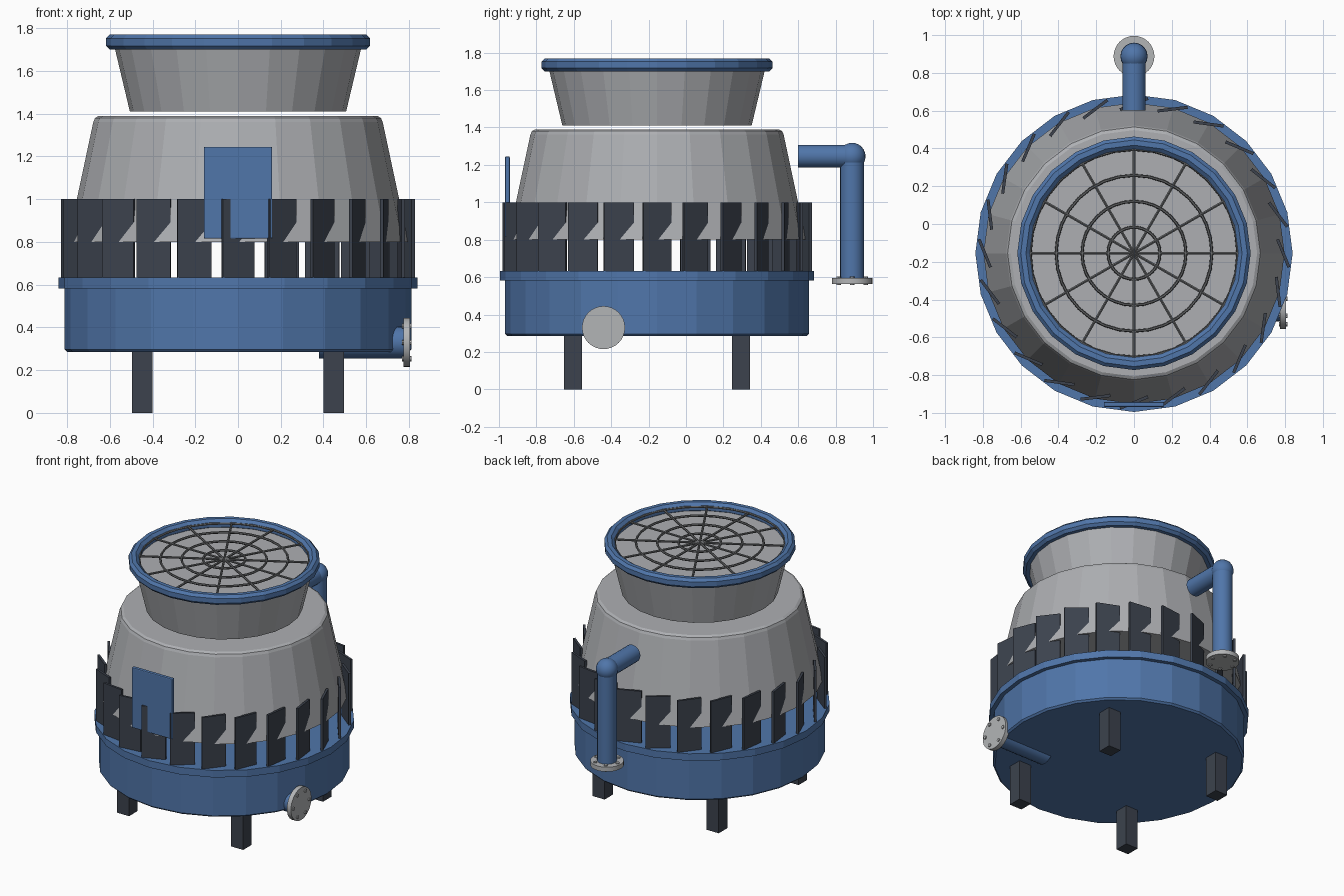
import bpy
import bmesh
from math import sin, cos, pi, radians
from mathutils import Matrix, Vector

if "Cube" in bpy.data.objects:
    bpy.data.objects.remove(bpy.data.objects["Cube"])

CY = -0.155  # tower axis position along y
SIDES = 24


def material(name, rgb):
    m = bpy.data.materials.new(name)
    m.use_nodes = True
    m.diffuse_color = (*rgb, 1)
    m.node_tree.nodes["Principled BSDF"].inputs["Base Color"].default_value = (*rgb, 1)
    return m


BLUE = material("blue paint", (0.08, 0.18, 0.40))
GREY = material("light grey shell", (0.42, 0.43, 0.45))
DARK = material("dark slate", (0.045, 0.055, 0.075))
WIRE = material("wire grey", (0.13, 0.135, 0.14))
STEEL = material("flange steel", (0.45, 0.46, 0.47))


def finish(name, bm, mat, loc=(0, 0, 0), smooth=False):
    bmesh.ops.recalc_face_normals(bm, faces=bm.faces)
    me = bpy.data.meshes.new(name)
    bm.to_mesh(me)
    bm.free()
    me.materials.append(mat)
    ob = bpy.data.objects.new(name, me)
    ob.location = loc
    bpy.context.collection.objects.link(ob)
    if smooth:
        bpy.ops.object.select_all(action="DESELECT")
        ob.select_set(True)
        bpy.context.view_layer.objects.active = ob
        bpy.ops.object.shade_smooth_by_angle(angle=radians(35))
    return ob


def lathe(name, profile, mat, loc=(0, CY, 0), closed=False, sides=SIDES):
    """Faceted turned part; open profiles get flat caps."""
    bm = bmesh.new()
    rings = [[bm.verts.new((r * cos(2 * pi * i / sides), r * sin(2 * pi * i / sides), z))
              for i in range(sides)] for r, z in profile]
    pairs = list(zip(rings, rings[1:]))
    if closed:
        pairs.append((rings[-1], rings[0]))
    else:
        bm.faces.new(rings[0])
        bm.faces.new(rings[-1])
    for a, b in pairs:
        for i in range(sides):
            j = (i + 1) % sides
            bm.faces.new((a[i], a[j], b[j], b[i]))
    return finish(name, bm, mat, loc)


def box(name, size, loc, mat, bevel=0.0, turn=0.0):
    bm = bmesh.new()
    bmesh.ops.create_cube(bm, size=1, matrix=Matrix.Diagonal((*size, 1)))
    if bevel:
        bmesh.ops.bevel(bm, geom=bm.edges[:], offset=bevel, segments=2, affect="EDGES", profile=0.5)
    ob = finish(name, bm, mat, loc)
    ob.rotation_euler.z = turn
    return ob


def add_rod(bm, start, end, radius, sides):
    a, b = Vector(start), Vector(end)
    rot = (b - a).to_track_quat("Z", "Y").to_matrix().to_4x4()
    bmesh.ops.create_cone(bm, cap_ends=True, segments=sides, radius1=radius, radius2=radius,
                          depth=(b - a).length, matrix=Matrix.Translation((a + b) / 2) @ rot)


def rod(name, start, end, radius, mat, sides=20):
    bm = bmesh.new()
    add_rod(bm, start, end, radius, sides)
    return finish(name, bm, mat, smooth=True)


def flange(name, centre, axis, radius):
    """Round plate with six through bolts."""
    c, n = Vector(centre), Vector(axis)
    rod(name, c - n * 0.016, c + n * 0.016, radius, STEEL, 32)
    bm = bmesh.new()
    side = Vector((0, 1, 0)) if abs(n.x) > 0.5 else Vector((1, 0, 0))
    up = n.cross(side)
    for k in range(6):
        p = c + (side * cos(k * pi / 3) + up * sin(k * pi / 3)) * radius * 0.77
        add_rod(bm, p - n * 0.023, p + n * 0.023, 0.012, 8)
    finish(name + "_bolts", bm, STEEL)


# Water basin and its rim
lathe("basin", [(0.80, 0.285), (0.812, 0.297), (0.812, 0.59)], BLUE)
lathe("basin_rim", [(0.84, 0.583), (0.84, 0.633)], BLUE)

# Tapered casing with rounded shoulder
lathe("casing", [(0.797, 0.80), (0.677, 1.362), (0.669, 1.38), (0.652, 1.39)], GREY)

# Flared fan stack and its lip
lathe("fan_stack", [(0.506, 1.41), (0.575, 1.70), (0.575, 1.715)], GREY)
lathe("stack_lip", [(0.60, 1.70), (0.618, 1.718), (0.618, 1.752), (0.60, 1.77),
                    (0.572, 1.77), (0.552, 1.752), (0.552, 1.718), (0.57, 1.70)], BLUE, closed=True)

# Fan guard: concentric wire rings and spokes
GUARD_Z = 1.745
for k in range(1, 5):
    r, w = 0.1375 * k, 0.008
    lathe(f"guard_ring_{k}", [(r + w * cos(a * pi / 3), GUARD_Z + w * sin(a * pi / 3)) for a in range(6)],
          WIRE, closed=True, sides=32)
bm = bmesh.new()
for k in range(12):
    a = k * pi / 6
    add_rod(bm, (0, 0, GUARD_Z), (0.555 * cos(a), 0.555 * sin(a), GUARD_Z), 0.008, 6)
finish("guard_spokes", bm, WIRE, (0, CY, 0))

# Angled air inlet louvres
for k in range(24):
    a = -pi / 2 + k * pi / 12
    box(f"louvre_{k + 1}", (0.16, 0.016, 0.37),
        (0.79 * cos(a), CY + 0.79 * sin(a), 0.815), DARK, turn=a + pi / 2 + radians(22))

# Access panel on the front
box("front_panel", (0.32, 0.026, 0.43), (0, -0.955, 1.03), BLUE, bevel=0.006)

# Legs
for sx in (-1, 1):
    for sy in (-1, 1):
        side = "left" if sx > 0 else "right"
        end = "front" if sy < 0 else "back"
        box(f"{end}_{side}_leg", (0.096, 0.096, 0.30), (sx * 0.449, CY + sy * 0.449, 0.15), DARK)

# Drain outlet low on the side
rod("drain_pipe", (0.38, -0.441, 0.33), (0.785, -0.441, 0.33), 0.075, BLUE)
flange("drain_flange", (0.79, -0.441, 0.33), (1, 0, 0), 0.115)

# Inlet pipe at the back with ball elbow
PY, PZ = 0.888, 1.246
rod("inlet_pipe_upper", (0, 0.60, PZ), (0, PY, PZ), 0.061, BLUE)
rod("inlet_pipe_drop", (0, PY, PZ), (0, PY, 0.58), 0.064, BLUE)
bm = bmesh.new()
bmesh.ops.create_uvsphere(bm, u_segments=20, v_segments=12, radius=0.072)
finish("inlet_elbow", bm, BLUE, (0, PY, PZ), smooth=True)
flange("inlet_flange", (0, PY, 0.58), (0, 0, 1), 0.108)
